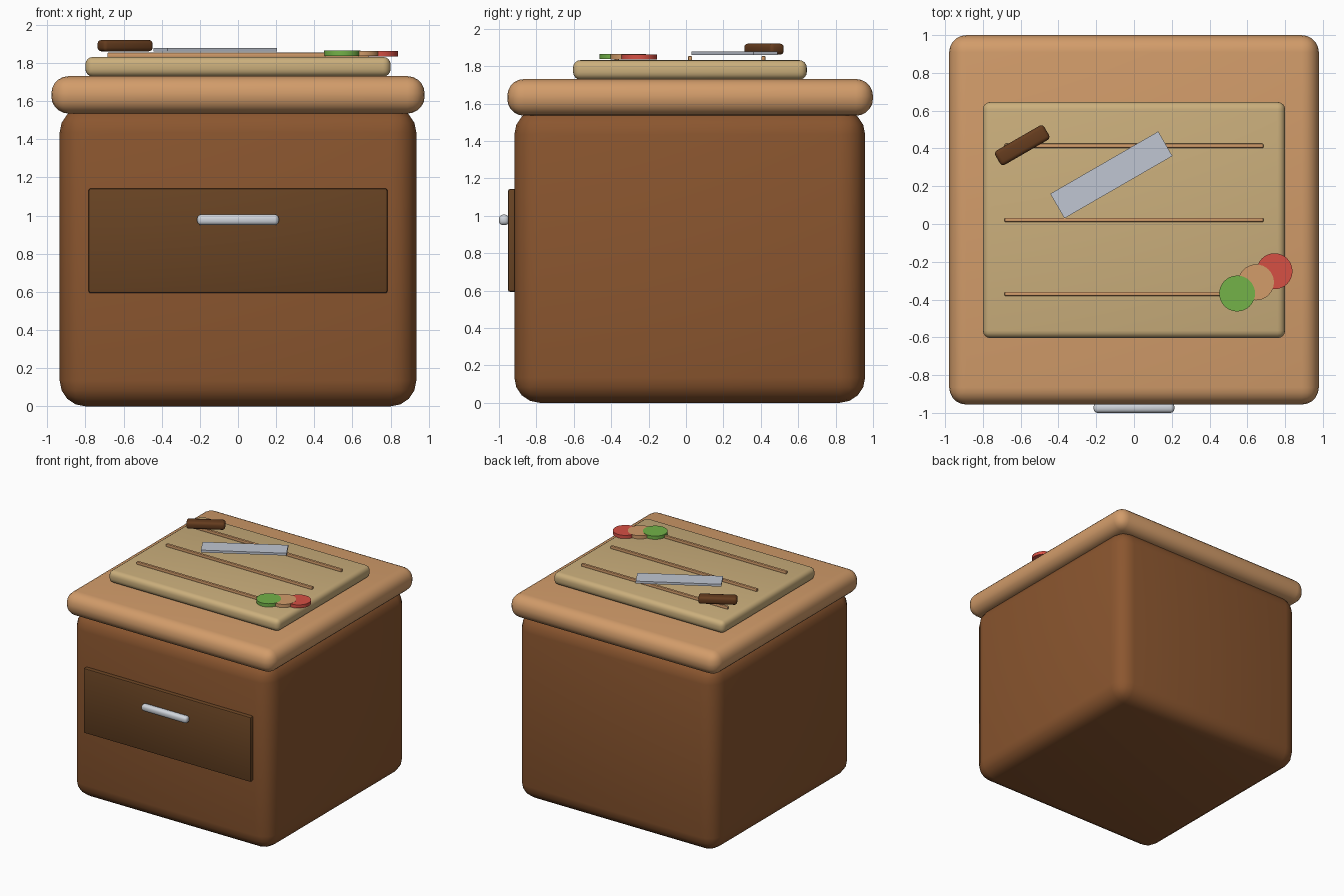
import bpy
from math import radians

cube = bpy.data.objects.get("Cube")
if cube:
    bpy.data.objects.remove(cube, do_unlink=True)


def linear(c):
    c /= 255
    return c / 12.92 if c <= 0.04045 else ((c + 0.055) / 1.055) ** 2.4


def material(name, r, g, b):
    mat = bpy.data.materials.new(name)
    mat.use_nodes = True
    col = (linear(r), linear(g), linear(b), 1)
    mat.diffuse_color = col
    mat.node_tree.nodes["Principled BSDF"].inputs["Base Color"].default_value = col
    return mat


cabinet_wood = material("cabinet brown", 139, 86, 47)
drawer_wood = material("drawer dark brown", 104, 67, 35)
counter_wood = material("counter tan", 210, 156, 106)
board_wood = material("board pale wood", 203, 175, 124)
grip_wood = material("grip dark brown", 101, 60, 30)
silver = material("handle silver", 208, 213, 220)
steel = material("blade steel", 192, 198, 210)
green = material("lettuce green", 115, 178, 72)
red = material("tomato red", 214, 80, 68)


def finish(obj, name, mat, bevel, segments):
    obj.name = name
    obj.data.materials.append(mat)
    if bevel:
        mod = obj.modifiers.new("Bevel", "BEVEL")
        mod.width = bevel
        mod.segments = segments
        bpy.ops.object.modifier_apply(modifier=mod.name)
    bpy.ops.object.shade_smooth_by_angle(angle=radians(35))
    return obj


def box(name, centre, size, mat, bevel=0, segments=3, turn=0):
    bpy.ops.mesh.primitive_cube_add(size=1, location=centre)
    obj = bpy.context.object
    obj.scale = size
    bpy.ops.object.transform_apply(location=False, rotation=False, scale=True)
    obj.rotation_euler.z = radians(turn)
    return finish(obj, name, mat, bevel, segments)


def disc(name, centre, mat):
    bpy.ops.mesh.primitive_cylinder_add(vertices=32, radius=0.095, depth=0.028, location=centre)
    return finish(bpy.context.object, name, mat, 0, 0)


# Cabinet and counter
box("cabinet", (0, 0.02, 0.785), (1.87, 1.875, 1.57), cabinet_wood, 0.135, 4)
box("countertop", (0, 0.022, 1.633), (1.957, 1.955, 0.196), counter_wood, 0.09, 5)

# Drawer and its pull
box("drawer_front", (0, -0.92, 0.868), (1.567, 0.064, 0.55), drawer_wood, 0.012, 2)
box("drawer_pull", (0, -0.973, 0.978), (0.428, 0.054, 0.056), silver, 0.021, 3)

# Cutting board with raised strips
box("cutting_board", (0, 0.021, 1.78), (1.6, 1.25, 0.104), board_wood, 0.04, 4)
for i, y in enumerate((-0.37, 0.022, 0.414)):
    box(f"board_strip_{i + 1}", (0, y, 1.841), (1.37, 0.022, 0.026), counter_wood, 0.005, 2)

# Knife
box("knife_blade", (-0.12, 0.26, 1.869), (0.66, 0.15, 0.02), steel, turn=30)
box("knife_grip", (-0.592, 0.417, 1.891), (0.3, 0.087, 0.06), grip_wood, 0.02, 3, turn=30)

# Overlapping food slices
disc("green_slice", (0.546, -0.368, 1.851), green)
disc("tan_slice", (0.646, -0.309, 1.850), counter_wood)
disc("red_slice", (0.744, -0.25, 1.849), red)
